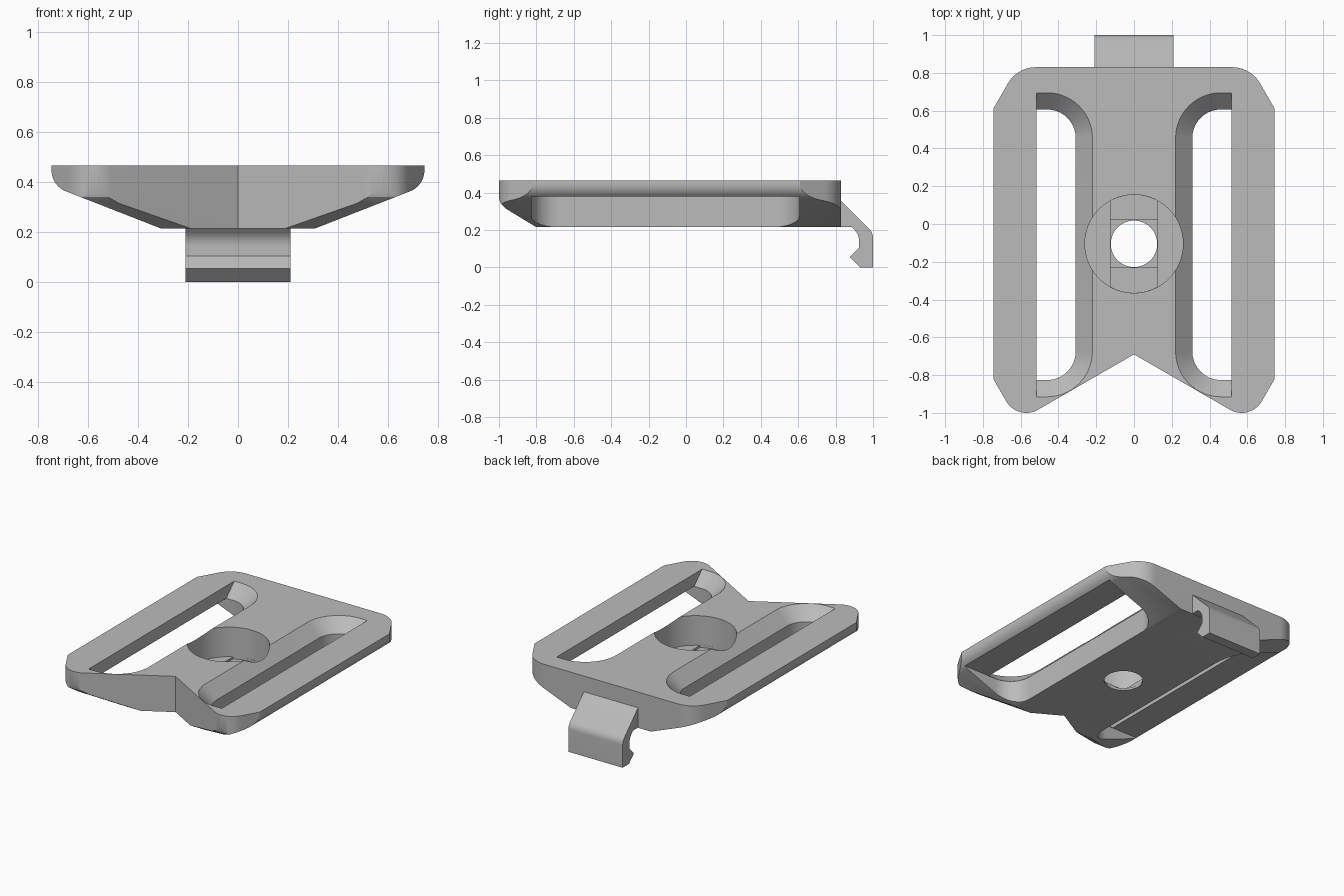
import bpy, bmesh
from math import radians, cos, sin, tan
from mathutils import Vector

cube = bpy.data.objects.get("Cube")
if cube:
    bpy.data.objects.remove(cube, do_unlink=True)

grey = bpy.data.materials.new("matte_grey")
grey.use_nodes = True
grey.diffuse_color = (0.5, 0.5, 0.5, 1)
grey.node_tree.nodes["Principled BSDF"].inputs["Base Color"].default_value = (0.5, 0.5, 0.5, 1)


def loft(name, rings):
    """Closed solid through rings that share a point count."""
    bm = bmesh.new()
    loops = [[bm.verts.new(p) for p in ring] for ring in rings]
    n = len(loops[0])
    for a, b in zip(loops, loops[1:]):
        for i in range(n):
            j = (i + 1) % n
            bm.faces.new((a[i], a[j], b[j], b[i]))
    bm.faces.new(loops[0])
    bm.faces.new(loops[-1])
    bmesh.ops.recalc_face_normals(bm, faces=bm.faces)
    mesh = bpy.data.meshes.new(name)
    bm.to_mesh(mesh)
    bm.free()
    mesh.materials.append(grey)
    ob = bpy.data.objects.new(name, mesh)
    bpy.context.collection.objects.link(ob)
    return ob


def prism(name, pts, lo, hi, axis):
    place = {"x": lambda p, d: (d, p[0], p[1]),
             "y": lambda p, d: (p[0], d, p[1]),
             "z": lambda p, d: (p[0], p[1], d)}[axis]
    return loft(name, [[place(p, d) for p in pts] for d in (lo, hi)])


def arc(cx, cy, r, start, end, steps=16):
    return [(cx + r * cos(radians(start + (end - start) * i / steps)),
             cy + r * sin(radians(start + (end - start) * i / steps)))
            for i in range(steps + 1)]


def fillet(prev, corner, nxt, r, steps=12):
    """Points of a round that replaces a sharp corner."""
    c = Vector(corner)
    a, b = (Vector(prev) - c).normalized(), (Vector(nxt) - c).normalized()
    half = a.angle(b) / 2
    centre = c + (a + b).normalized() * (r / sin(half))
    va = c + a * (r / tan(half)) - centre
    vb = c + b * (r / tan(half)) - centre
    sweep = va.angle(vb)
    return [tuple(centre + (va * sin((1 - i / steps) * sweep) + vb * sin(i / steps * sweep)) / sin(sweep))
            for i in range(steps + 1)]


def combine(target, tool, operation="DIFFERENCE"):
    mod = target.modifiers.new("cut", "BOOLEAN")
    mod.operation, mod.solver, mod.object = operation, "EXACT", tool
    bpy.context.view_layer.objects.active = target
    bpy.ops.object.modifier_apply(modifier=mod.name)
    bpy.data.objects.remove(tool, do_unlink=True)


def mirrored(half):
    return half + [(-x, y) for x, y in reversed(half)]


# Plate outline with clipped, rounded corners and a V notch at the front
notch, side_f, side_b = (0, -0.69), (0.745, -0.82), (0.745, 0.61)
half = (fillet((0, 0.83), (0.618, 0.83), side_b, 0.17) + [side_b, side_f]
        + fillet(side_f, (0.615, -1.045), notch, 0.123))
outline = half + [notch] + [(-x, y) for x, y in reversed(half)]
body = prism("buckle_plate", outline, 0.1, 0.465, "z")

# Tapered underside with rounded side lips
lip = fillet((0.31, 0.215), (0.745, 0.385), (0.745, 0.6), 0.09)
section = mirrored([(0.31, 0.215)] + lip + [(0.745 + 0.001, 0.6)])
combine(body, prism("section", section, -1.2, 1.2, "y"), "INTERSECT")

# Sloped underside at the front tips
wedge = [(-0.7, 0.154), (-0.965, 0.315), (-0.99, 0.34), (-1.0, 0.37),
         (-1.1, 0.38), (-1.1, 0.1), (-0.7, 0.1)]
combine(body, prism("front_slope", wedge, -1, 1, "x"))


# Strap slots: straight clearance below the rail, flared walls above it
def slot_ring(r, outer, side):
    pts = [(outer, 0.455 + r)] + arc(0.46, 0.455, r, 90, 180)
    pts += arc(0.46, -0.675, r, 180, 270) + [(outer, -0.675 - r)]
    return [(side * x, y) for x, y in pts]


for side in (1, -1):
    combine(body, prism("strap_clearance", slot_ring(0.152, 0.9, side), 0.1, 0.378, "z"))
    flare = [[(x, y, z) for x, y in slot_ring(r, 0.515, side)]
             for r, z in ((0.134, 0.361), (0.254, 0.479))]
    combine(body, loft("strap_flare", flare))

# Screw hole: counterbore, cross strip, square, then the through hole
hy, bore, hole = -0.105, 0.26, 0.125
combine(body, prism("counterbore", arc(0, hy, bore, 0, 354.375, 63), 0.258, 0.6, "z"))
ends = arc(0, hy, bore - 0.0005, 61.3, 118.7) + arc(0, hy, bore - 0.0005, 241.3, 298.7)
combine(body, prism("strip", ends, 0.243, 0.3, "z"))
square = [(-hole, hy - hole), (hole, hy - hole), (hole, hy + hole), (-hole, hy + hole)]
combine(body, prism("square", square, 0.23, 0.3, "z"))
combine(body, prism("through", arc(0, hy, hole - 0.002, 0, 352.5, 47), 0.1, 0.3, "z"))

# Rear hook with a rounded shoulder and barbed tip
outer = fillet((0.8, 0.385), (1.0, 0.185), (1.0, 0), 0.07, 6)
inner = fillet((0.925, 0.105), (0.925, 0.175), (0.885, 0.217), 0.08, 6)
profile = ([(0.8, 0.385)] + outer + [(1.0, 0), (0.93, 0), (0.875, 0.055), (0.925, 0.105)]
           + inner + [(0.885, 0.217), (0.8, 0.217)])
hook = prism("rear_hook", profile, -0.21, 0.21, "x")

for ob in (body, hook):
    bpy.ops.object.select_all(action="DESELECT")
    ob.select_set(True)
    bpy.context.view_layer.objects.active = ob
    bpy.ops.object.shade_smooth_by_angle(angle=radians(25))
